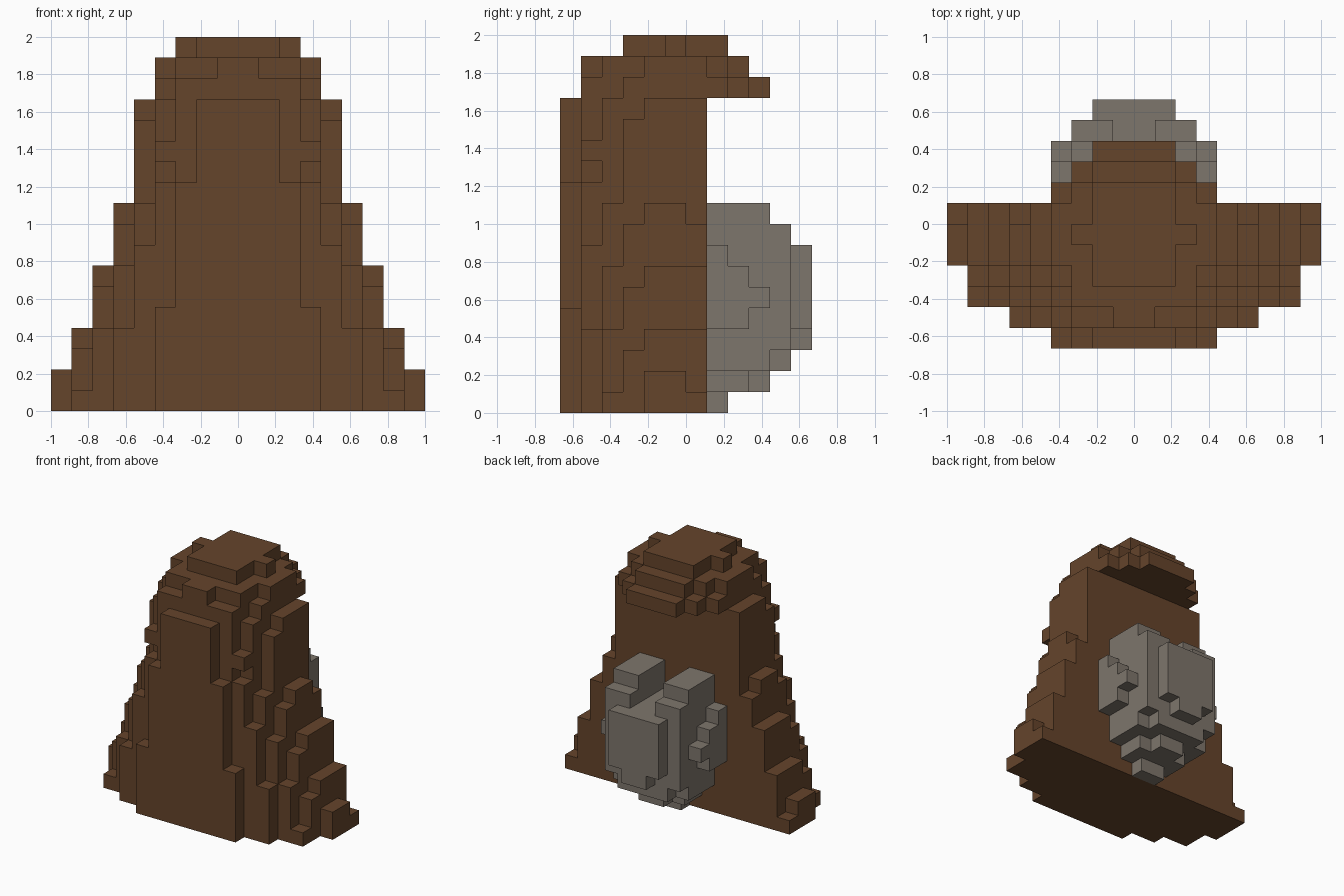
import bpy
import bmesh
from mathutils import Vector

U = 1 / 9  # block size

if "Cube" in bpy.data.objects:
    bpy.data.objects.remove(bpy.data.objects["Cube"], do_unlink=True)


def make_material(name, rgb):
    mat = bpy.data.materials.new(name)
    mat.use_nodes = True
    mat.diffuse_color = (*rgb, 1)
    bsdf = mat.node_tree.nodes["Principled BSDF"]
    bsdf.inputs["Base Color"].default_value = (*rgb, 1)
    bsdf.inputs["Roughness"].default_value = 0.9
    return mat


def block(x0, x1, y0, y1, z0, z1):
    """Cells of a box, mirrored across x = 0."""
    return {(sx, y, z) for x in range(x0, x1) for sx in (x, -x - 1)
            for y in range(y0, y1) for z in range(z0, z1)}


def layer(z0, z1, strips):
    """Horizontal layer from (y start, y end, half width) strips."""
    return set().union(*(block(0, w, a, b, z0, z1) for a, b, w in strips))


def stepped_wall(y0, y1, steps):
    """Upright slab from (half width, height) steps."""
    return set().union(*(block(0, w, y0, y1, 0, h) for w, h in steps))


def build(name, cells, solid, mat):
    """Skin the outside of a set of cells, merging flat areas."""
    bm = bmesh.new()
    for c in cells:
        for axis in range(3):
            for side in (0, 1):
                n = list(c)
                n[axis] += 2 * side - 1
                if tuple(n) in solid:
                    continue
                a, b = Vector(), Vector()
                a[(axis + 1) % 3] = 1
                b[(axis + 2) % 3] = 1
                o = Vector(c)
                o[axis] += side
                quad = [o, o + a, o + a + b, o + b]
                if not side:
                    quad.reverse()
                bm.faces.new([bm.verts.new(p * U) for p in quad])
    bmesh.ops.remove_doubles(bm, verts=bm.verts, dist=U / 100)
    bmesh.ops.dissolve_limit(bm, angle_limit=0.01, verts=bm.verts, edges=bm.edges)
    mesh = bpy.data.meshes.new(name)
    bm.to_mesh(mesh)
    bm.free()
    mesh.materials.append(mat)
    obj = bpy.data.objects.new(name, mesh)
    bpy.context.collection.objects.link(obj)


brown = make_material("earth brown", (0.130, 0.058, 0.024))
grey = make_material("stone grey", (0.208, 0.180, 0.150))

# Terraced body, from front to back
body = stepped_wall(-6, -5, [(4, 5), (3, 11), (2, 15)])
body |= stepped_wall(-5, -4, [(6, 4), (5, 8), (4, 11), (3, 15)])
body |= stepped_wall(-4, -3, [(8, 1), (7, 4), (6, 7), (5, 10), (4, 15)])
body |= stepped_wall(-3, -2, [(8, 3), (7, 6), (6, 9), (5, 14), (4, 15)])
body |= stepped_wall(-2, 0, [(9, 2), (8, 4), (7, 7), (6, 10), (5, 15)])
body |= stepped_wall(0, 1, [(9, 1), (8, 4), (7, 7), (6, 9), (5, 15)])
body |= block(3, 4, -5, -4, 12, 13)

# Overhanging cap
cap = layer(15, 16, [(-5, -3, 3), (-3, 2, 4), (2, 3, 3), (3, 4, 2)])
cap |= layer(16, 17, [(-5, -4, 1), (-4, -2, 3), (-2, 1, 4), (1, 2, 3), (2, 3, 2)])
cap |= layer(17, 18, [(-3, 2, 2), (-1, 0, 3)])

# Rounded boulder at the back, with a notch in its top
boulder = layer(0, 1, [(1, 2, 1)])
boulder |= layer(1, 2, [(1, 3, 2), (3, 4, 1)])
boulder |= layer(2, 3, [(1, 4, 3), (4, 5, 2)])
boulder |= layer(3, 4, [(1, 5, 3), (5, 6, 1)])
boulder |= layer(4, 8, [(1, 5, 3), (5, 6, 2)])
for z, y_end in ((4, 3), (5, 4), (6, 3), (7, 2)):
    boulder |= block(3, 4, 1, y_end, z, z + 1)
boulder |= block(1, 3, 1, 5, 8, 9)
boulder |= block(1, 3, 1, 4, 9, 10)

solid = body | cap | boulder
build("cliff_body", body, solid, brown)
build("cliff_cap", cap, solid, brown)
build("back_boulder", boulder, solid, grey)
